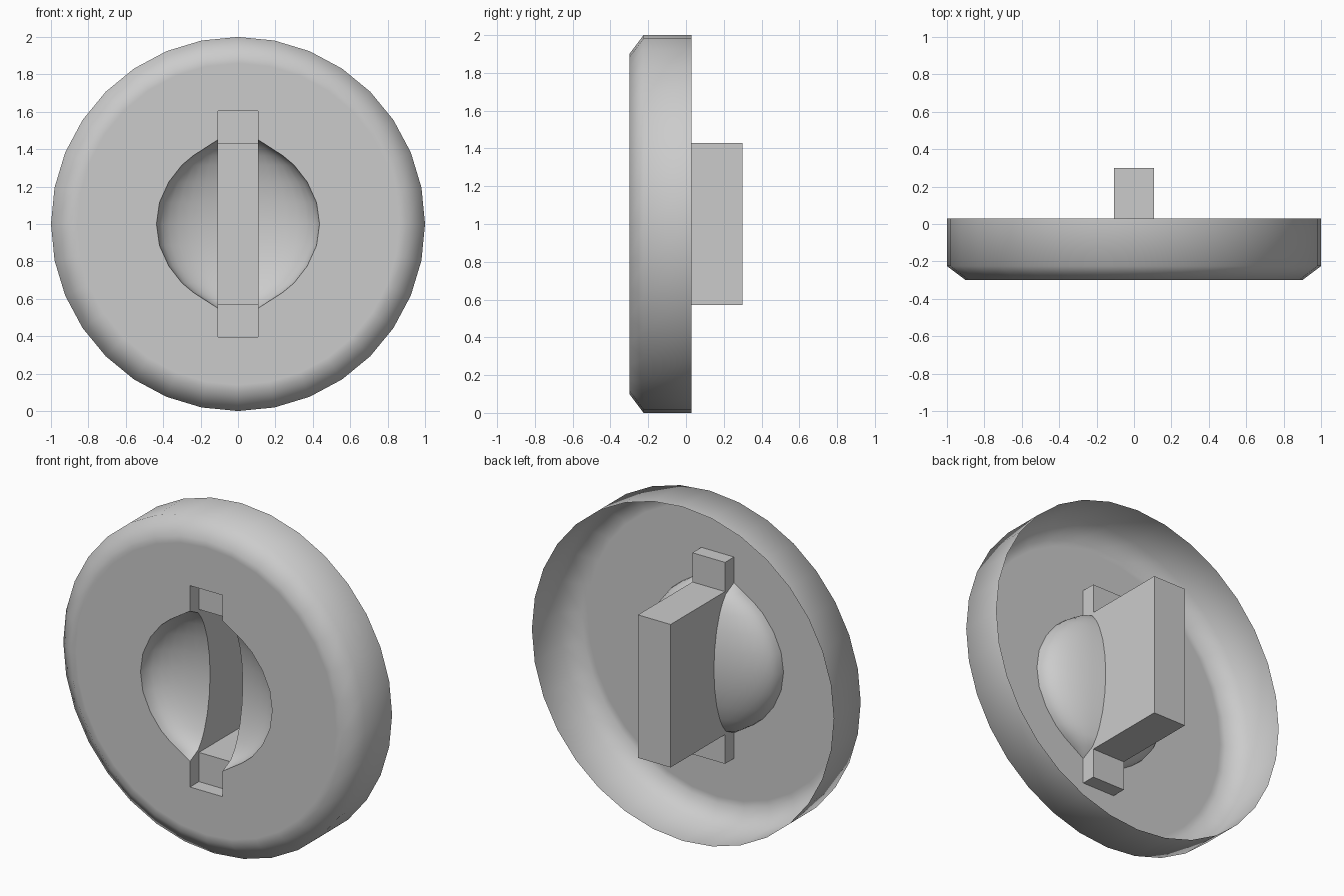
import bpy, bmesh, math

if "Cube" in bpy.data.objects:
    bpy.data.objects.remove(bpy.data.objects["Cube"])

CZ = 1.0            # centre height of the dial
FRONT, BACK = -0.30, 0.03
W = 0.108           # half width of the slot
DEPTH = 0.19        # bowl depth
RIM_Z = 0.45        # half height of bowl at the slot

# right half of the bowl rim, top to bottom (x, z from centre)
half = [(W, RIM_Z), (0.17, 0.41), (0.24, 0.365), (0.30, 0.315), (0.37, 0.225), (0.42, 0.115)]
rim = half + [(0.436, 0)] + [(x, -z) for x, z in reversed(half)]


def bowl_y(z, k=1.0):
    return FRONT + DEPTH * k * math.sqrt(max(0, 1 - (z / RIM_Z) ** 2))


def finish(name, bm, angle):
    bmesh.ops.remove_doubles(bm, verts=bm.verts, dist=1e-5)
    bmesh.ops.recalc_face_normals(bm, faces=bm.faces)
    bm.normal_update()
    # the shell faces forward
    if sum(f.normal.y * f.calc_area() for f in bm.faces) > 0:
        bmesh.ops.reverse_faces(bm, faces=bm.faces)
    me = bpy.data.meshes.new(name)
    bm.to_mesh(me)
    bm.free()
    ob = bpy.data.objects.new(name, me)
    bpy.context.collection.objects.link(ob)
    bpy.ops.object.select_all(action='DESELECT')
    ob.select_set(True)
    bpy.context.view_layer.objects.active = ob
    bpy.ops.object.shade_smooth_by_angle(angle=math.radians(angle))
    return ob


def loft(bm, rows, closed=False):
    vs = [[bm.verts.new(p) for p in r] for r in rows]
    n = len(rows[0])
    for a, b in zip(vs, vs[1:]):
        for i in range(n if closed else n - 1):
            j = (i + 1) % n
            bm.faces.new((a[i], a[j], b[j], b[i]))
    return vs


# dial shell: open-backed rim, chamfer and pierced front face
bm = bmesh.new()
N = 32
ring = lambda r, y: [(r * math.sin(2 * math.pi * i / N), y, CZ + r * math.cos(2 * math.pi * i / N))
                     for i in range(N)]
rows = loft(bm, [ring(1, BACK), ring(1, -0.225), ring(0.9, FRONT), ring(0.86, FRONT)], True)
right = [(W, 0.603)] + rim + [(W, -0.603)]
outline = right + [(-x, z) for x, z in reversed(right)]
hole = [bm.verts.new((x, FRONT, CZ + z)) for x, z in outline]
edges = [bm.edges.new((hole[i], hole[(i + 1) % len(hole)])) for i in range(len(hole))]
edges += [bm.edges.get((rows[-1][i], rows[-1][(i + 1) % N])) for i in range(N)]
bmesh.ops.triangle_fill(bm, edges=edges, use_beauty=True, normal=(0, -1, 0))
finish("dial_shell", bm, 60)

# finger bowls on both sides of the slot
A = math.radians(68)
STEPS = 7
for side, label in ((1, "right"), (-1, "left")):
    bm = bmesh.new()
    grid = []
    for s in range(STEPS + 1):
        a = A * s / STEPS
        fx = (math.cos(a) - math.cos(A)) / (1 - math.cos(A))
        fy = math.sin(a) / math.sin(A)
        grid.append([(side * (W + (x - W) * fx), bowl_y(z, fy), CZ + z) for x, z in rim])
    loft(bm, grid)
    finish("finger_bowl_" + label, bm, 60)

# slot pocket: deep slab with a shallow tab at each end (y, z from centre)
path = [(FRONT, 0.603), (-0.215, 0.603), (-0.215, 0.428), (0.30, 0.428)]
path += [(y, -z) for y, z in reversed(path)]
bm = bmesh.new()
loft(bm, [[(x, y, CZ + z) for y, z in path] for x in (-W, W)])
for x in (-W, W):
    wall = path + [(bowl_y(z), z) for _, z in reversed(rim)]
    bm.faces.new([bm.verts.new((x, y, CZ + z)) for y, z in wall])
finish("slot_pocket", bm, 35)
